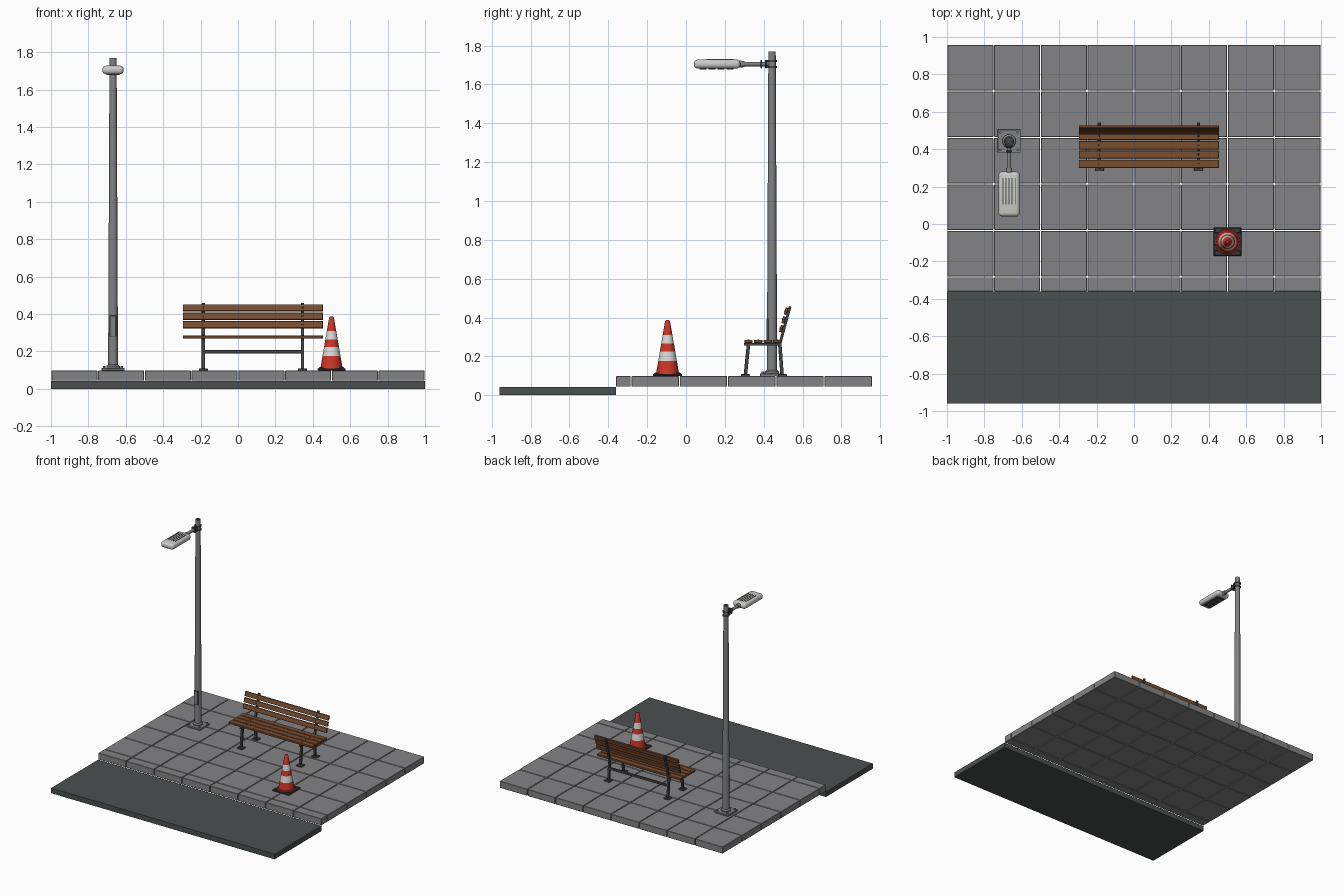
import bpy, bmesh, math
from mathutils import Matrix, Vector

if "Cube" in bpy.data.objects:
    bpy.data.objects.remove(bpy.data.objects["Cube"], do_unlink=True)


def material(name, r, g, b):
    m = bpy.data.materials.new(name)
    m.use_nodes = True
    m.diffuse_color = (r, g, b, 1)
    bsdf = next(n for n in m.node_tree.nodes if n.type == 'BSDF_PRINCIPLED')
    bsdf.inputs["Base Color"].default_value = (r, g, b, 1)
    return m


PAVING = material("paving grey", 0.23, 0.23, 0.24)
ASPHALT = material("asphalt", 0.07, 0.08, 0.08)
STEEL = material("galvanised steel", 0.22, 0.225, 0.235)
IRON = material("dark iron", 0.06, 0.065, 0.07)
WOOD = material("brown wood", 0.19, 0.075, 0.03)
HOUSING = material("light housing", 0.6, 0.6, 0.58)
RED = material("cone red", 0.6, 0.035, 0.02)
WHITE = material("reflective white", 0.7, 0.7, 0.68)
RUBBER = material("black rubber", 0.04, 0.04, 0.042)


def finish(name, bm, *mats, smooth=False):
    mesh = bpy.data.meshes.new(name)
    bm.to_mesh(mesh)
    bm.free()
    for m in mats:
        mesh.materials.append(m)
    ob = bpy.data.objects.new(name, mesh)
    bpy.context.scene.collection.objects.link(ob)
    if smooth:
        bpy.ops.object.select_all(action='DESELECT')
        ob.select_set(True)
        bpy.context.view_layer.objects.active = ob
        bpy.ops.object.shade_smooth_by_angle(angle=math.radians(35))
    return ob


def boxes(name, items, mat, bevel=0.0, segments=1, smooth=False):
    """Boxes given as (centre, size[, tilt about x])."""
    bm = bmesh.new()
    for centre, size, *tilt in items:
        rot = Matrix.Rotation(tilt[0] if tilt else 0, 4, 'X')
        bmesh.ops.create_cube(bm, size=1, matrix=Matrix.Translation(centre) @ rot @ Matrix.Diagonal((*size, 1)))
    if bevel:
        bmesh.ops.bevel(bm, geom=bm.edges[:], offset=bevel, segments=segments, profile=0.5, affect='EDGES')
    return finish(name, bm, mat, smooth=smooth)


def strut(x, a, b, width, depth):
    """Box item running between two (y, z) points."""
    a, b = Vector((x, *a)), Vector((x, *b))
    d = b - a
    return ((a + b) / 2, (width, depth, d.length), math.atan2(-d.y, d.z))


def rods(name, items, mat, sides=24):
    """Tapered rods given as (start, end, start radius, end radius)."""
    bm = bmesh.new()
    for a, b, r1, r2 in items:
        a, b = Vector(a), Vector(b)
        turn = (b - a).to_track_quat('Z', 'Y').to_matrix().to_4x4()
        bmesh.ops.create_cone(bm, cap_ends=True, segments=sides, radius1=r1, radius2=r2,
                              depth=(b - a).length, matrix=Matrix.Translation((a + b) / 2) @ turn)
    return finish(name, bm, mat, smooth=True)


def lathe(name, profile, x, y, mats, rule, sides=32):
    """Spin (radius, z) points; rule picks the material by ring number."""
    bm = bmesh.new()
    rings = [[bm.verts.new((x + r * math.cos(t), y + r * math.sin(t), z))
              for t in (2 * math.pi * i / sides for i in range(sides))] for r, z in profile]
    for k, (low, high) in enumerate(zip(rings, rings[1:])):
        for i in range(sides):
            j = (i + 1) % sides
            bm.faces.new((low[i], low[j], high[j], high[i])).material_index = rule(k)
    bm.faces.new(rings[0][::-1]).material_index = rule(0)
    bm.faces.new(rings[-1]).material_index = rule(len(rings) - 2)
    return finish(name, bm, *mats, smooth=True)


TOP = 0.098

# Road and paved footpath
boxes("road", [((0, -0.66, 0.021), (2, 0.6, 0.042))], ASPHALT)
gap, slab = 0.005, 0.25
rows = [-0.283 + 0.2486 * i for i in range(6)]
columns = [-0.875 + slab * i for i in range(8)]
boxes("paving_slabs", [((x, (a + b) / 2, 0.071), (slab - gap, b - a - gap, 0.054))
                       for x in columns for a, b in zip(rows, rows[1:])], PAVING, 0.002)
boxes("kerb_stones", [((x, -0.3225, 0.071), (slab - gap, 0.075, 0.054)) for x in columns], PAVING, 0.002)

# Lamp post
px, py = -0.668, 0.443
boxes("post_base_plate", [((px, py, TOP + 0.007), (0.124, 0.124, 0.014))], STEEL, 0.002)
rods("post_base_bolts", [((px + sx * 0.047, py + sy * 0.047, TOP + 0.014),
                          (px + sx * 0.047, py + sy * 0.047, TOP + 0.024), 0.007, 0.007)
                         for sx in (-1, 1) for sy in (-1, 1)], STEEL, 6)
lathe("lamp_post", [(0.036, 0.11), (0.036, 0.122), (0.0265, 0.13), (0.019, 1.77),
                    (0.013, 1.77), (0.013, 1.73)], px, py, (STEEL, IRON), lambda k: int(k > 3))
boxes("post_hatch_frame", [((px, py - 0.0235, 0.335), (0.036, 0.01, 0.112))], IRON, 0.001)
boxes("post_hatch", [((px, py - 0.0245, 0.335), (0.03, 0.01, 0.106))], STEEL, 0.001)

# Lamp arm with clamp
az = 1.705
rods("lamp_arm", [((px, py - 0.01, az), (px, 0.26, az), 0.0115, 0.0115),
                  ((px, 0.30, az), (px, 0.27, az), 0.016, 0.018)], STEEL)
rods("arm_clamp", [((px, py, az + dz - 0.005), (px, py, az + dz + 0.005), 0.026, 0.026)
                   for dz in (-0.015, 0.015)], IRON)
boxes("arm_clamp_plates", [((px, y, az), (0.034, 0.009, 0.044)) for y in (0.388, 0.412)], IRON, 0.002)

# Lamp head, fins and light panels
boxes("lamp_head", [((px, 0.16, az), (0.114, 0.24, 0.046))], HOUSING, 0.02, 4, True)
boxes("lamp_cooling_slots", [((px + dx, 0.175, az + 0.0235), (0.005, 0.14, 0.003))
                             for dx in (-0.033, -0.0165, 0, 0.0165, 0.033)], IRON)
boxes("lamp_light_panels", [((px, 0.088 + 0.046 * i, az - 0.0245), (0.068, 0.036, 0.006))
                            for i in range(4)], IRON, 0.001)

# Bench frame
bx, frames = 0.08, (-0.185, 0.345)
foot, knee, crest = (0.495, TOP), (0.483, 0.262), (0.536, 0.457)
parts = []
for x in frames:
    parts += [strut(x, (0.305, TOP), (0.322, 0.262), 0.018, 0.018),
              strut(x, foot, knee, 0.018, 0.018),
              strut(x, knee, crest, 0.018, 0.014),
              ((x, 0.395, 0.262), (0.018, 0.195, 0.014)),
              ((x, 0.306, TOP + 0.005), (0.048, 0.046, 0.01)),
              ((x, 0.497, TOP + 0.005), (0.048, 0.046, 0.01))]
parts.append(((bx, 0.488, 0.198), (frames[1] - frames[0], 0.014, 0.018)))
boxes("bench_frame", parts, IRON, 0.0015)

# Bench slats and their bolts
seat_y = [0.322 + 0.0495 * i for i in range(4)]
boxes("bench_seat_slats", [((bx, y, 0.277), (0.75, 0.043, 0.016)) for y in seat_y], WOOD, 0.002)
lean = math.atan2(knee[0] - crest[0], crest[1] - knee[1])
back = []
for z in (0.343, 0.388, 0.433):
    y = knee[0] + (z - knee[1]) * math.tan(-lean) - 0.0145
    back.append((y, z))
boxes("bench_back_slats", [((bx, y, z), (0.75, 0.014, 0.037), lean) for y, z in back], WOOD, 0.002)
face = Vector((0, -math.cos(lean), -math.sin(lean)))
bolts = [((x, y, 0.284), (x, y, 0.287), 0.005, 0.004) for x in frames for y in seat_y]
for x in frames:
    for y, z in back:
        c = Vector((x, y, z))
        bolts.append((c + face * 0.006, c + face * 0.009, 0.005, 0.004))
rods("bench_bolts", bolts, IRON, 10)

# Traffic cone: square foot and banded body
cx, cy = 0.5, -0.095
boxes("cone_foot", [((cx, cy, TOP + 0.006), (0.15, 0.15, 0.012))], RUBBER, 0.003)
boxes("cone_foot_pads", [((cx + sx * 0.058, cy + sy * 0.058, TOP + 0.013), (0.022, 0.022, 0.006))
                         for sx in (-1, 1) for sy in (-1, 1)], RUBBER, 0.002)
z0, z1, r0, r1 = 0.118, 0.38, 0.058, 0.013


def radius(z):
    return r0 + (r1 - r0) * (z - z0) / (z1 - z0)


heights = (z0, 0.175, 0.225, 0.265, 0.31, z1)
profile = [(0.066, 0.109), (0.064, 0.116)] + [(radius(z), z) for z in heights] + [(0.008, 0.386)]
lathe("traffic_cone", profile, cx, cy, (RED, WHITE), lambda k: int(k in (3, 5)))
